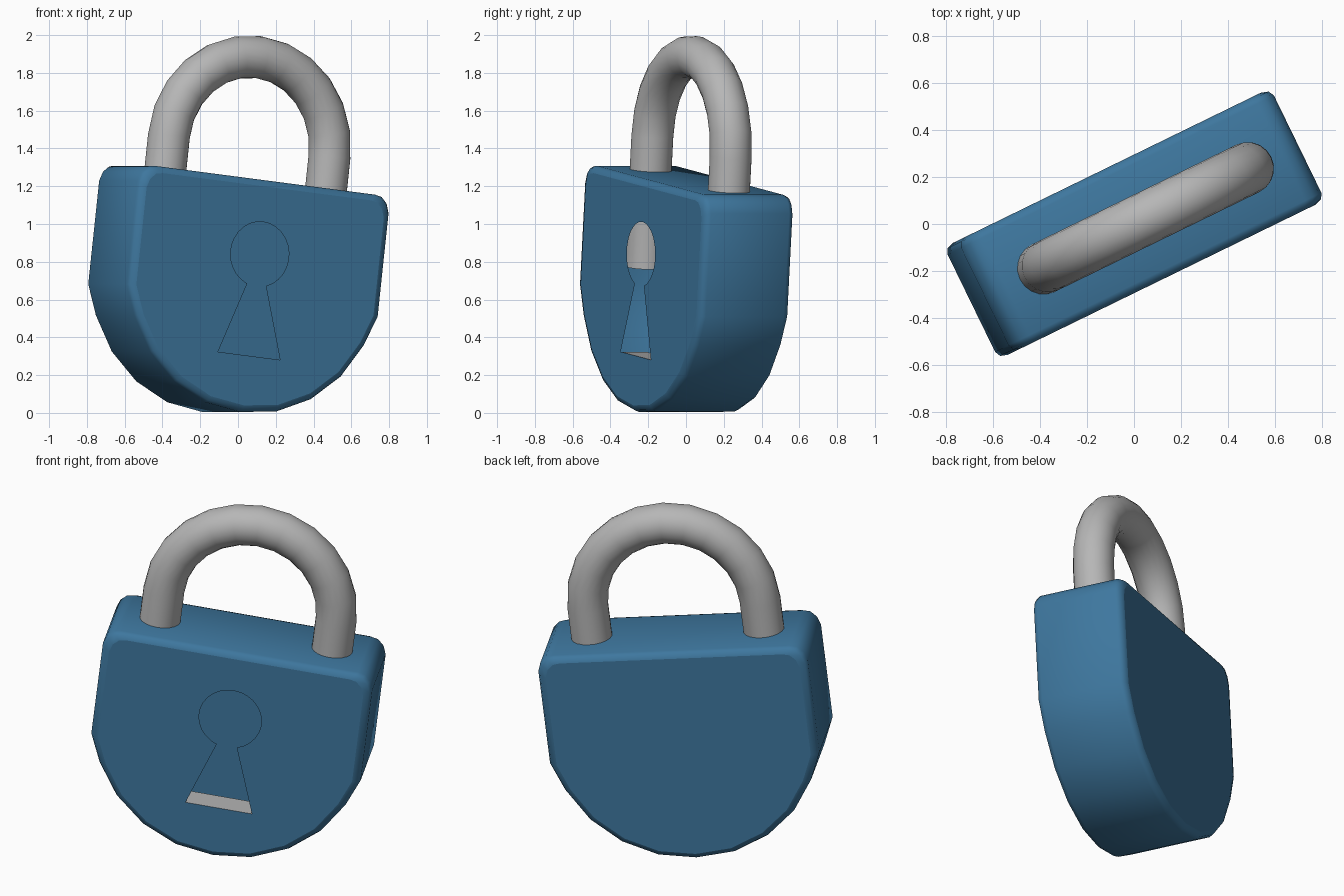
import bpy
import bmesh
from math import sin, cos, pi, radians
from mathutils import Matrix, Vector

cube = bpy.data.objects.get("Cube")
if cube:
    bpy.data.objects.remove(cube)


def material(name, rgb):
    m = bpy.data.materials.new(name)
    m.use_nodes = True
    m.diffuse_color = (*rgb, 1)
    m.node_tree.nodes["Principled BSDF"].inputs["Base Color"].default_value = (*rgb, 1)
    return m


blue = material("blue paint", (0.048, 0.185, 0.345))
grey = material("grey steel", (0.47, 0.47, 0.47))

# The lock is turned about z and leans to one side
POSE = (Matrix.Translation((-0.011, -0.005, 0.745))
        @ Matrix.Rotation(radians(26), 4, 'Z')
        @ Matrix.Rotation(radians(6.7), 4, 'Y'))


def loft(bm, rings):
    """Skin closed rings of points and return the vertex rings."""
    loops = [[bm.verts.new(p) for p in ring] for ring in rings]
    for a, b in zip(loops, loops[1:]):
        for i in range(len(a)):
            j = (i + 1) % len(a)
            bm.faces.new((a[i], a[j], b[j], b[i])).smooth = True
    return loops


def finish(bm, name, mat, recalc=True):
    if recalc:
        bmesh.ops.recalc_face_normals(bm, faces=bm.faces)
    bm.transform(POSE)
    mesh = bpy.data.meshes.new(name)
    bm.to_mesh(mesh)
    bm.free()
    mesh.materials.append(mat)
    obj = bpy.data.objects.new(name, mesh)
    bpy.context.collection.objects.link(obj)
    return obj


# Body outline: square shoulders with a round bottom
HALF = 0.745
DEPTH = 0.265
side = [(0.655, 0.49), (0.695, 0.482), (0.728, 0.45), (HALF, 0.40), (HALF, -0.15)]
step = 2 * pi / 22
side += [(0.748 * sin(k * step), -0.748 * cos(k * step)) for k in (4, 3, 2, 1)]
outline = side + [(0, -HALF)] + [(-u, w) for u, w in reversed(side)]


def body_ring(inset, v):
    f = 1 - inset / 0.62
    mid = -0.125
    return [(u * f, v, mid + (w - mid) * f) for u, w in outline]


# Keyhole outline: round top with a flared slot
HOLE_R, HOLE_W, NECK, FOOT, FOOT_W = 0.172, 0.096, 0.055, 0.184, -0.446
gap = math_gap = 0.326
hole = [(FOOT, FOOT_W)]
for i in range(25):
    a = -pi / 2 + gap + (2 * pi - 2 * gap) * i / 24
    hole.append((HOLE_R * cos(a), HOLE_W + HOLE_R * sin(a)))
hole.append((-FOOT, FOOT_W))

# Hollow body with softened rims and the keyhole opening in front
bm = bmesh.new()
edge = [(0.035, DEPTH), (0.01, 0.255), (0, 0.23)]
rings = [body_ring(i, -v) for i, v in edge] + [body_ring(i, v) for i, v in reversed(edge)]
loops = loft(bm, rings)
bm.faces.new(loops[-1]).smooth = False
hole_verts = [bm.verts.new((u, -DEPTH, w)) for u, w in hole]
rim = [bm.edges.new((hole_verts[i - 1], hole_verts[i])) for i in range(len(hole_verts))]
rim += [bm.edges.get((loops[0][i - 1], loops[0][i])) for i in range(len(outline))]
filled = bmesh.ops.triangle_fill(bm, edges=rim, use_beauty=True, normal=(0, -1, 0))
for g in filled["geom"]:
    if isinstance(g, bmesh.types.BMFace):
        g.smooth = False
finish(bm, "lock_body", blue)

# Ledge inside the foot of the keyhole
bm = bmesh.new()
corners = [(-FOOT, -DEPTH), (FOOT, -DEPTH), (FOOT, -DEPTH + 0.15), (-FOOT, -DEPTH + 0.15)]
bm.faces.new([bm.verts.new((u, v, FOOT_W)) for u, v in corners])
finish(bm, "keyhole_ledge", grey, recalc=False)

# Shackle: a round bar bent into an arch, with legs reaching into the body
LEG, BAR, ARCH_W, SIDES = 0.476, 0.112, 0.67, 20


def bar_ring(centre, angle):
    out = Vector((cos(angle), 0, sin(angle)))
    return [Vector(centre) + out * BAR * cos(t) + Vector((0, BAR * sin(t), 0))
            for t in (2 * pi * k / SIDES for k in range(SIDES))]


bm = bmesh.new()
rings = [bar_ring((LEG, 0, -0.03), 0)]
for i in range(13):
    a = pi * i / 12
    rings.append(bar_ring((LEG * cos(a), 0, ARCH_W + LEG * sin(a)), a))
rings.append(bar_ring((-LEG, 0, -0.03), pi))
loops = loft(bm, rings)
for end in (loops[0], loops[-1]):
    bm.faces.new(end).smooth = False
finish(bm, "shackle", grey)
